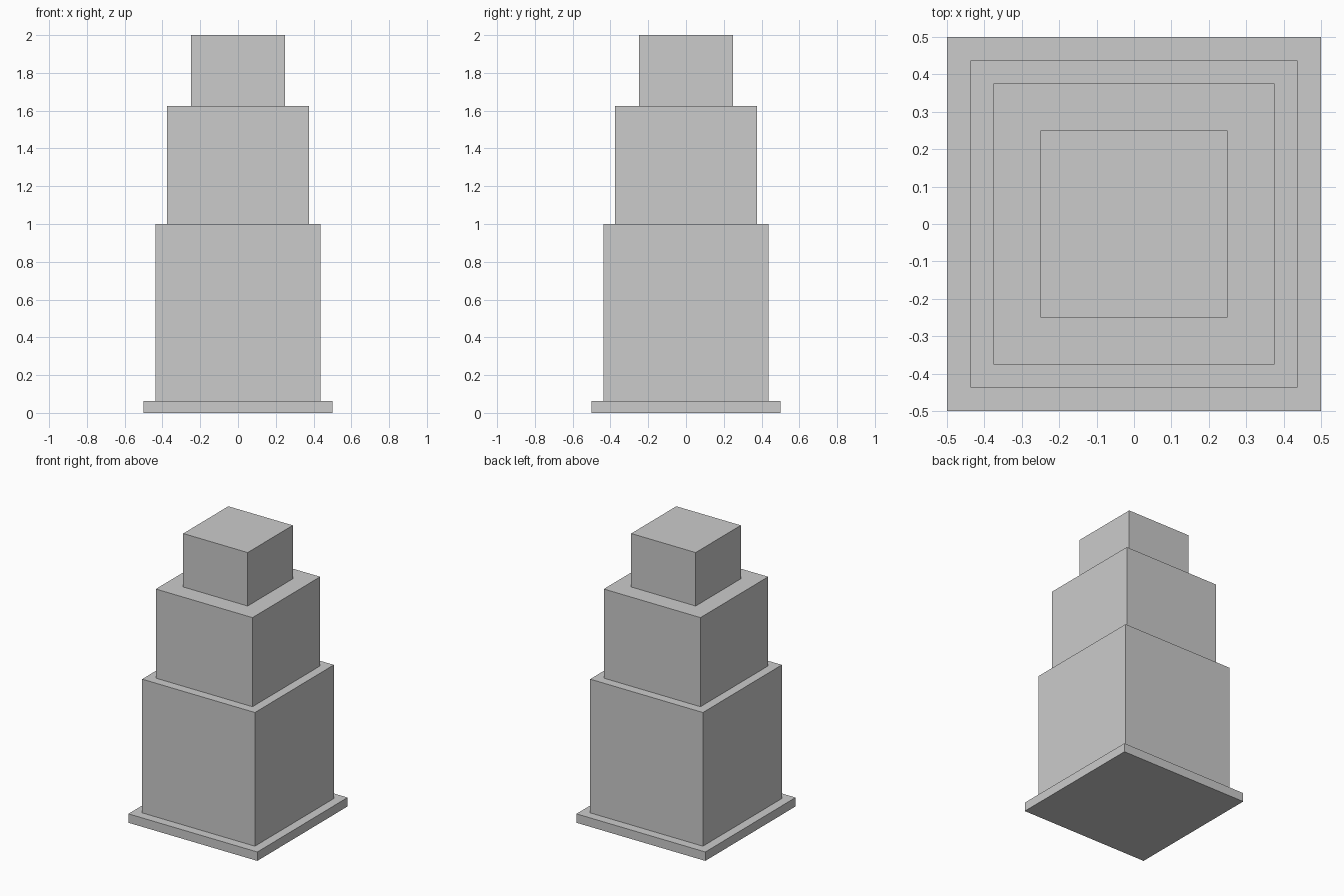
import bpy

if "Cube" in bpy.data.objects:
    bpy.data.objects.remove(bpy.data.objects["Cube"])


def add_tier(name, width, z_bottom, z_top):
    """Square block centred on the z axis."""
    height = z_top - z_bottom
    bpy.ops.mesh.primitive_cube_add(size=1, location=(0, 0, z_bottom + height / 2))
    tier = bpy.context.object
    tier.name = name
    tier.scale = (width, width, height)
    bpy.ops.object.transform_apply(location=False, rotation=False, scale=True)


# Stacked tiers, from the thin base plate up to the top block
tiers = [
    ("base_plate", 1.0, 0.0625),
    ("lower_tier", 0.875, 1.0),
    ("middle_tier", 0.75, 1.625),
    ("top_tier", 0.5, 2.0),
]
z = 0.0
for name, width, top in tiers:
    add_tier(name, width, z, top)
    z = top
